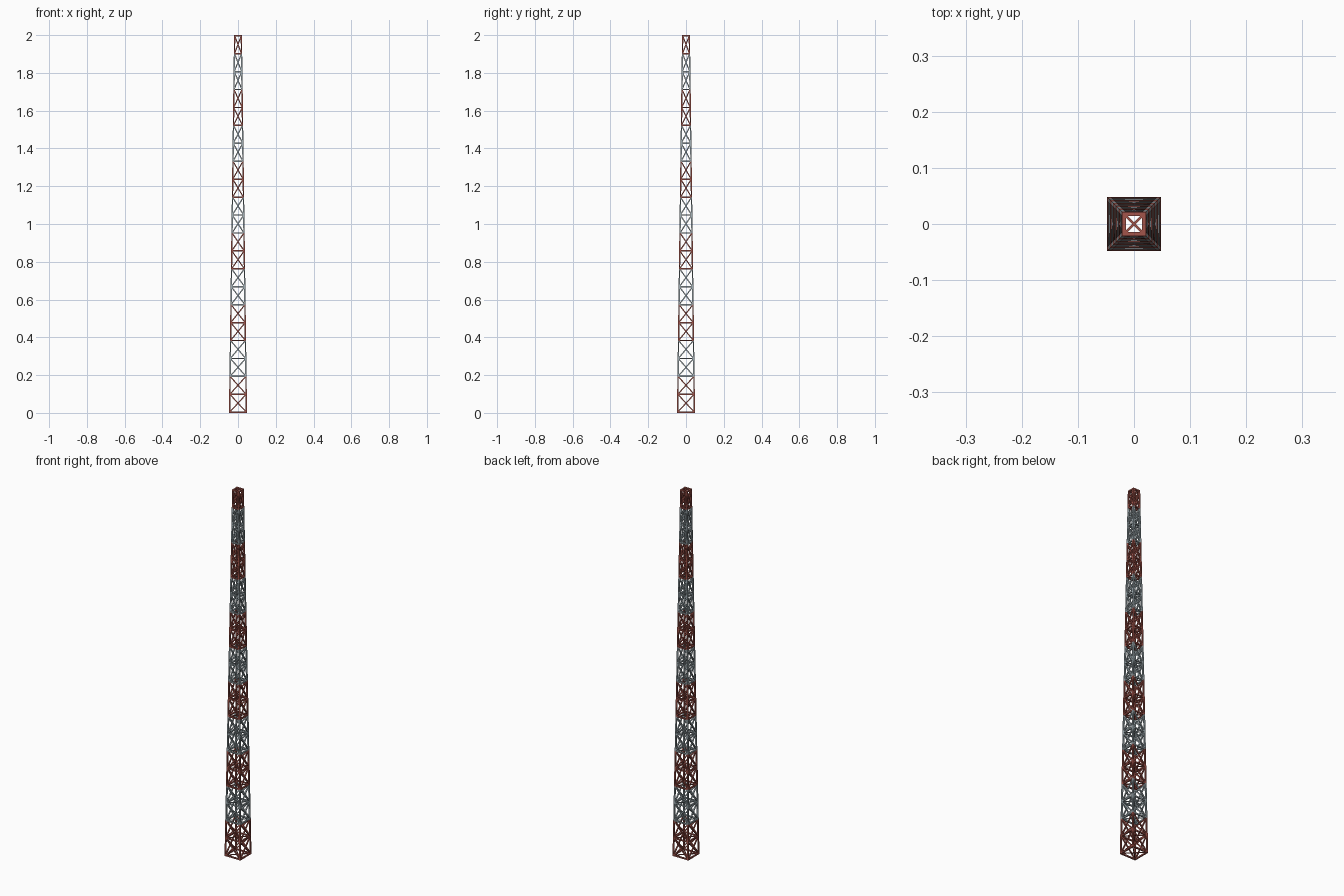
import bpy, bmesh
from mathutils import Vector

if "Cube" in bpy.data.objects:
    bpy.data.objects.remove(bpy.data.objects["Cube"])

BAYS = 21
H = 2.0
T = 0.007            # member thickness
Z0, Z1 = 0.0035, H - 0.0035
R0, R1 = 0.0445, 0.0175   # leg axis offset at base and top


def material(name, col):
    m = bpy.data.materials.new(name)
    m.diffuse_color = col
    m.use_nodes = True
    m.node_tree.nodes["Principled BSDF"].inputs["Base Color"].default_value = m.diffuse_color
    return m


red = material("red_paint", (0.36, 0.09, 0.07, 1))
grey = material("grey_paint", (0.36, 0.43, 0.46, 1))
dark = material("dark_red_paint", (0.2, 0.06, 0.05, 1))


def beam(bm, a, b, t):
    """Square bar between two points."""
    a, b = Vector(a), Vector(b)
    d = b - a
    z = d.normalized()
    ref = Vector((0, 0, 1)) if abs(z.z) < 0.9 else Vector((0, 1, 0))
    x = ref.cross(z).normalized() * t / 2
    y = z.cross(x).normalized() * t / 2
    ring = [(-1, -1), (1, -1), (1, 1), (-1, 1)]
    lo = [bm.verts.new(a + x * i + y * j) for i, j in ring]
    hi = [bm.verts.new(b + x * i + y * j) for i, j in ring]
    bm.faces.new(lo[::-1])
    bm.faces.new(hi)
    for i in range(4):
        k = (i + 1) % 4
        bm.faces.new((lo[i], lo[k], hi[k], hi[i]))


def corners(level):
    f = level / BAYS
    r = R0 + (R1 - R0) * f
    z = Z0 + (Z1 - Z0) * f
    return [(-r, -r, z), (r, -r, z), (r, r, z), (-r, r, z)]


def finish(bm, name, mat):
    me = bpy.data.meshes.new(name)
    bm.to_mesh(me)
    bm.free()
    me.materials.append(mat)
    bpy.context.collection.objects.link(bpy.data.objects.new(name, me))


# Legs and cross braces, in alternating two-bay colour bands
for band in range((BAYS + 1) // 2):
    bm = bmesh.new()
    for n in range(band * 2, min(band * 2 + 2, BAYS)):
        lo, hi = corners(n), corners(n + 1)
        for i in range(4):
            k = (i + 1) % 4
            beam(bm, lo[i], hi[i], T)
            beam(bm, lo[i], hi[k], T * 0.85)
            beam(bm, lo[k], hi[i], T * 0.85)
    finish(bm, f"lattice_band_{band + 1}", grey if band % 2 else red)

# Horizontal frames with plan bracing at every level
for n in range(BAYS + 1):
    bm = bmesh.new()
    c = corners(n)
    for i in range(4):
        a, b = Vector(c[i]), Vector(c[(i + 1) % 4])
        e = (b - a).normalized() * T / 2
        beam(bm, a - e, b + e, T)
    beam(bm, c[0], c[2], T * 0.6)
    beam(bm, c[1], c[3], T * 0.6)
    finish(bm, f"level_frame_{n}", grey if (n // 2) % 2 and n < BAYS else red)
